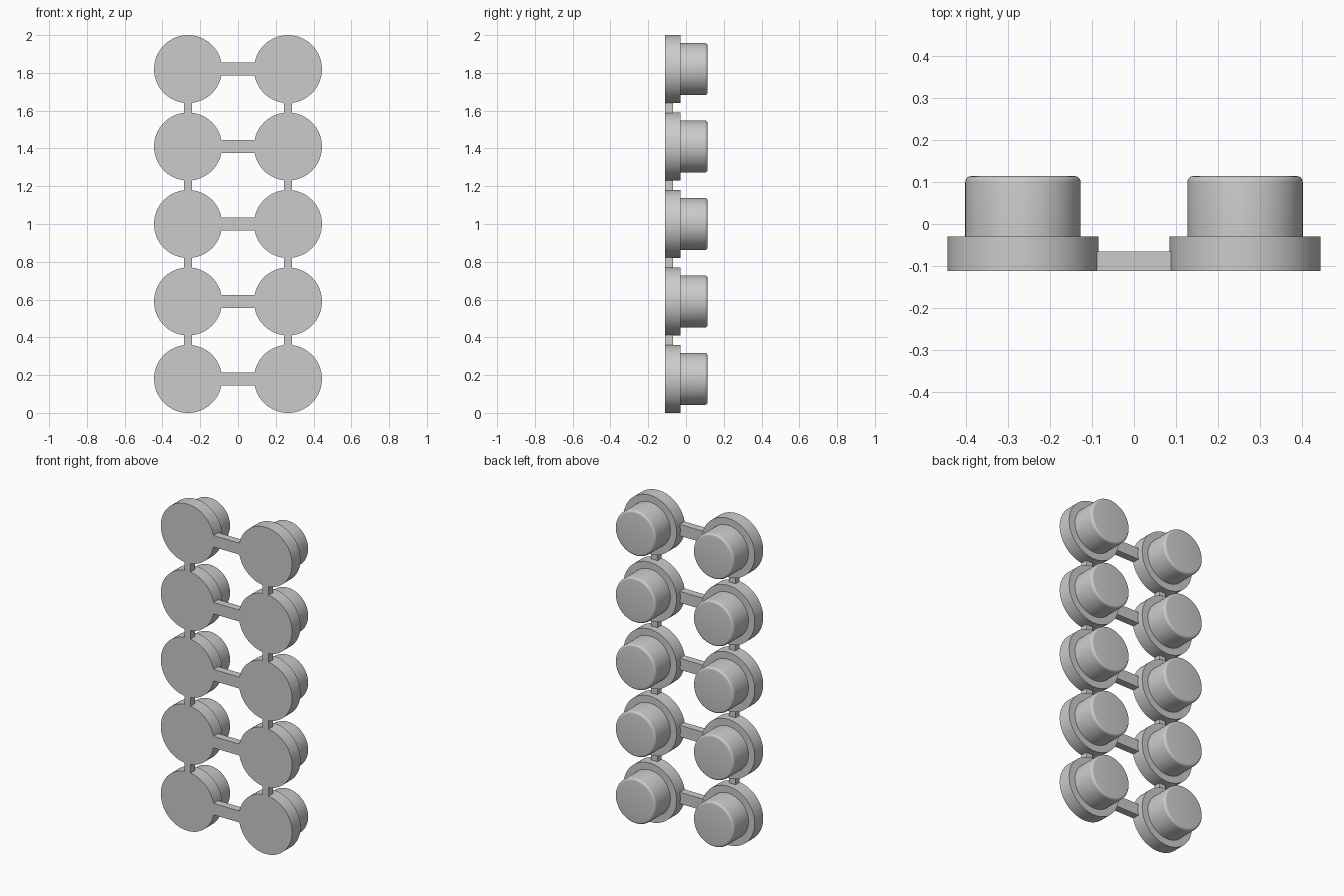
import bpy, bmesh, math
from mathutils import Matrix, Vector

cube = bpy.data.objects.get("Cube")
if cube:
    bpy.data.objects.remove(cube, do_unlink=True)

COL_X, PITCH, RADIUS, ROWS = 0.2645, 0.41, 0.18, 5
FRONT = -0.112

grey = bpy.data.materials.new("plain grey")
grey.use_nodes = True
colour = (0.6, 0.6, 0.6, 1)
grey.diffuse_color = colour
grey.node_tree.nodes["Principled BSDF"].inputs["Base Color"].default_value = colour


def finish(bm, name):
    bmesh.ops.recalc_face_normals(bm, faces=bm.faces)
    mesh = bpy.data.meshes.new(name)
    bm.to_mesh(mesh)
    bm.free()
    mesh.materials.append(grey)
    obj = bpy.data.objects.new(name, mesh)
    bpy.context.collection.objects.link(obj)
    return obj


def stud(name, x, z):
    # flanged disc and rounded plug, turned about the y axis
    round_r, plug_r, back = 0.014, 0.1375, 0.114
    profile = [(0, FRONT), (RADIUS, FRONT), (RADIUS, -0.03), (plug_r, -0.03)]
    for i in range(6):
        a = math.radians(18 * i)
        profile.append((plug_r - round_r + round_r * math.cos(a),
                        back - round_r + round_r * math.sin(a)))
    profile.append((0, back))
    bm = bmesh.new()
    verts = [bm.verts.new((r, y, 0)) for r, y in profile]
    edges = [bm.edges.new(pair) for pair in zip(verts, verts[1:])]
    bmesh.ops.spin(bm, geom=verts + edges, cent=(0, 0, 0), axis=(0, 1, 0),
                   angle=math.tau, steps=80, use_merge=True)
    bmesh.ops.remove_doubles(bm, verts=bm.verts, dist=0.0001)
    bmesh.ops.translate(bm, verts=bm.verts, vec=(x, 0, z))
    obj = finish(bm, name)
    bpy.ops.object.select_all(action="DESELECT")
    obj.select_set(True)
    bpy.context.view_layer.objects.active = obj
    bpy.ops.object.shade_smooth_by_angle(angle=math.radians(30))


def bar(name, x, z, width, depth, height):
    # box whose front lies flush with the disc fronts
    bm = bmesh.new()
    place = Matrix.LocRotScale(Vector((x, FRONT + depth / 2, z)), None,
                               Vector((width, depth, height)))
    bmesh.ops.create_cube(bm, size=1, matrix=place)
    finish(bm, name)


for row in range(ROWS):
    z = RADIUS + row * PITCH
    bar(f"cross_bar_{row + 1}", 0, z, 0.18, 0.046, 0.07)
    for side, x in (("right", -COL_X), ("left", COL_X)):
        stud(f"{side}_stud_{row + 1}", x, z)
        if row < ROWS - 1:
            bar(f"{side}_link_{row + 1}", x, z + PITCH / 2, 0.042, 0.042, 0.056)
